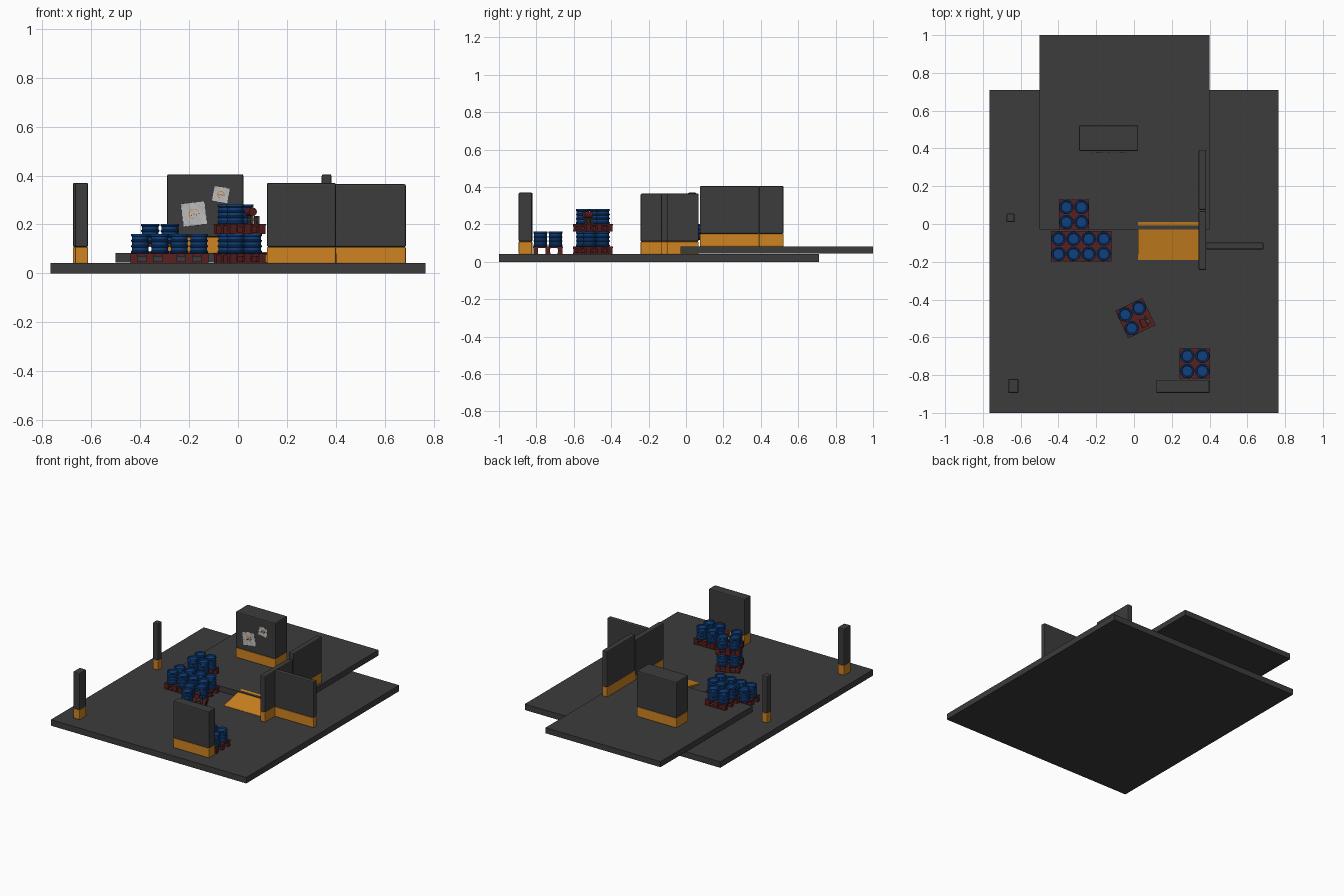
import bpy
import bmesh
import math
from mathutils import Matrix, Vector

if "Cube" in bpy.data.objects:
    bpy.data.objects.remove(bpy.data.objects["Cube"], do_unlink=True)


def material(name, *rgb):
    m = bpy.data.materials.new(name)
    m.use_nodes = True
    m.diffuse_color = (*rgb, 1)
    bsdf = m.node_tree.nodes["Principled BSDF"]
    bsdf.inputs["Base Color"].default_value = (*rgb, 1)
    bsdf.inputs["Roughness"].default_value = 0.7
    return m


GREY = material("dark_grey", 0.045, 0.045, 0.045)
ORANGE = material("orange", 0.62, 0.23, 0.015)
BLUE = material("barrel_blue", 0.005, 0.05, 0.2)
RED = material("pallet_red", 0.1, 0.014, 0.014)
PAPER = material("paper_grey", 0.5, 0.5, 0.5)
BROWN = material("dull_brown", 0.08, 0.055, 0.045)
INK = material("ink_red", 0.45, 0.02, 0.02)


def add_box(bm, x0, x1, y0, y1, z0, z1):
    size = Matrix.Diagonal((x1 - x0, y1 - y0, z1 - z0, 1))
    mid = Matrix.Translation(((x0 + x1) / 2, (y0 + y1) / 2, (z0 + z1) / 2))
    return bmesh.ops.create_cube(bm, size=1, matrix=mid @ size)["verts"]


def finish(name, bm, mat, bevel=0):
    bmesh.ops.recalc_face_normals(bm, faces=bm.faces[:])
    me = bpy.data.meshes.new(name)
    bm.to_mesh(me)
    bm.free()
    me.materials.append(mat)
    ob = bpy.data.objects.new(name, me)
    bpy.context.collection.objects.link(ob)
    if bevel:
        mod = ob.modifiers.new("edge_bevel", "BEVEL")
        mod.width, mod.segments = bevel, 2
    return ob


def box(name, mat, *bounds, bevel=0):
    bm = bmesh.new()
    add_box(bm, *bounds)
    return finish(name, bm, mat, bevel)


# Floor slabs
LOW, HIGH = 0.042, 0.083
box("lower_floor", GREY, -0.765, 0.765, -1, 0.71, 0, LOW)
box("upper_floor", GREY, -0.5, 0.4, -0.03, 1, 0.044, HIGH)

# Ramp between the floors
bm = bmesh.new()
ramp = add_box(bm, 0.022, 0.342, -0.19, 0.01, LOW - 0.01, LOW + 0.002)
for v in ramp:
    if v.co.y > 0:
        v.co.z += 0.043
finish("ramp", bm, ORANGE)


# Cover walls and posts: orange foot under a dark block
def wall(name, x0, x1, y0, y1, floor, top):
    split = floor + 0.066
    box(name + "_foot", ORANGE, x0, x1, y0, y1, floor - 0.002, split, bevel=0.005)
    box(name + "_block", GREY, x0, x1, y0, y1, split, top, bevel=0.007)


wall("front_wall", 0.118, 0.4, -0.895, -0.825, LOW, 0.37)
wall("front_post", -0.665, -0.612, -0.895, -0.82, LOW, 0.37)
wall("side_post", -0.675, -0.632, 0.01, 0.055, LOW, 0.37)
wall("poster_wall", -0.29, 0.022, 0.386, 0.522, HIGH, 0.405)
wall("ramp_wall", 0.342, 0.382, -0.243, 0.068, LOW, 0.365)
wall("upper_wall", 0.342, 0.382, 0.074, 0.393, HIGH, 0.405)
wall("cross_wall", 0.38, 0.686, -0.134, -0.098, LOW, 0.365)

# Shared pallet mesh: runner boards, blocks and deck slats
bm = bmesh.new()
H = 0.08
for p in (-0.065, 0, 0.065):
    add_box(bm, -H, H, p - 0.013, p + 0.013, 0, 0.007)
    add_box(bm, -H, H, p - 0.013, p + 0.013, 0.027, 0.033)
    for q in (-0.065, 0, 0.065):
        add_box(bm, q - 0.015, q + 0.015, p - 0.012, p + 0.012, 0.007, 0.027)
for i in range(5):
    c = -0.066 + i * 0.033
    add_box(bm, c - 0.014, c + 0.014, -H, H, 0.033, 0.04)
pallet_proto = finish("pallet", bm, RED)
PALLET = pallet_proto.data

# Shared barrel mesh: lathed profile with rolling hoops and recessed lid
bm = bmesh.new()
profile = [(0, 0), (0.035, 0), (0.038, 0.003), (0.038, 0.008), (0.034, 0.012),
           (0.034, 0.024), (0.038, 0.027), (0.038, 0.031), (0.034, 0.034),
           (0.034, 0.046), (0.038, 0.049), (0.038, 0.053), (0.034, 0.056),
           (0.034, 0.068), (0.038, 0.072), (0.038, 0.077), (0.036, 0.08),
           (0.030, 0.08), (0.027, 0.073), (0, 0.073)]
pts = [bm.verts.new((r, 0, z)) for r, z in profile]
edges = [bm.edges.new(pair) for pair in zip(pts, pts[1:])]
bmesh.ops.spin(bm, geom=pts + edges, cent=(0, 0, 0), axis=(0, 0, 1),
               angle=math.tau, steps=20, use_merge=False)
bmesh.ops.remove_doubles(bm, verts=bm.verts[:], dist=0.0001)
barrel_proto = finish("barrel", bm, BLUE)
bpy.context.view_layer.objects.active = barrel_proto
barrel_proto.select_set(True)
bpy.ops.object.shade_smooth_by_angle(angle=math.radians(35))
barrel_proto.select_set(False)
BARREL = barrel_proto.data
for proto in (pallet_proto, barrel_proto):
    bpy.data.objects.remove(proto, do_unlink=True)


def place(name, mesh, matrix):
    ob = bpy.data.objects.new(name, mesh)
    ob.matrix_world = matrix
    bpy.context.collection.objects.link(ob)


def loaded_pallet(name, x, y, z, turn=0, skip=None):
    base = Matrix.Translation((x, y, z)) @ Matrix.Rotation(turn, 4, "Z")
    place(name + "_pallet", PALLET, base)
    for sx in (-1, 1):
        for sy in (-1, 1):
            if (sx, sy) != skip:
                spot = Matrix.Translation((sx * 0.04, sy * 0.04, 0.04))
                place(name + "_barrel", BARREL, base @ spot)
    return base


# Pallet stacks
TURN = math.radians(25.5)
loaded_pallet("left_stack", -0.36, -0.118, LOW)
loaded_pallet("middle_stack", -0.2, -0.118, LOW)
loaded_pallet("upper_stack", -0.318, 0.05, HIGH)
loaded_pallet("corner_stack", 0.322, -0.738, LOW)
loaded_pallet("turned_lower", 0.007, -0.498, LOW, TURN)
base = loaded_pallet("turned_upper", 0.007, -0.498, LOW + 0.12, TURN, (1, -1))

# Small red hand pump on brown legs in the empty barrel place
bm = bmesh.new()
for x in (0.028, 0.056):
    for y in (-0.056, -0.032):
        add_box(bm, x - 0.005, x + 0.005, y - 0.005, y + 0.005, 0.04, 0.072)
add_box(bm, 0.022, 0.062, -0.06, -0.028, 0.055, 0.062)
finish("pump_legs", bm, BROWN).matrix_world = base
bm = bmesh.new()
lie = Matrix.Translation((0.028, -0.044, 0.09)) @ Matrix.Rotation(math.pi / 2, 4, "X")
bmesh.ops.create_cone(bm, cap_ends=True, segments=12, radius1=0.018, radius2=0.018,
                      depth=0.045, matrix=lie)
finish("pump_body", bm, RED).matrix_world = base


# Curled posters with printed marks
def poster(name, x, z, w, h, tilt):
    frame = Matrix.Translation((x, 0.379, z)) @ Matrix.Rotation(tilt, 4, "Y")
    frame = frame @ Matrix.Rotation(math.pi / 2, 4, "X")
    bm = bmesh.new()
    bmesh.ops.create_grid(bm, x_segments=10, y_segments=10, size=0.5)
    for v in bm.verts:
        u, t = v.co.x, v.co.y
        edge = max(abs(u), abs(t)) > 0.49
        ragged = 1 + (0.03 * math.sin(37 * (u - t)) if edge else 0)
        curl = 0.05 * (u * u * t * t) + 0.001 * math.sin(14 * u + 9 * t)
        v.co = Vector((u * w * ragged, t * h * ragged, curl))
    sheet = finish(name, bm, PAPER)
    sheet.matrix_world = frame
    mod = sheet.modifiers.new("thickness", "SOLIDIFY")
    mod.thickness = 0.001

    # Broken orange ring, as a chain of small plates
    bm = bmesh.new()
    for i in range(9):
        a = math.radians(30 + 28 * i)
        px, py = 0.2 * w * math.cos(a), 0.2 * h * math.sin(a)
        verts = add_box(bm, -0.004, 0.004, -0.0015, 0.0015, 0.001, 0.003)
        bmesh.ops.transform(bm, verts=verts, matrix=Matrix.Translation((px, py, 0))
                            @ Matrix.Rotation(a + math.pi / 2, 4, "Z"))
    finish(name + "_ring", bm, ORANGE).matrix_world = frame

    # Row of red dots
    bm = bmesh.new()
    for i in range(4):
        px, py = w * (0.1 * i - 0.1), h * (0.05 * (i % 2) - 0.05)
        add_box(bm, px - 0.002, px + 0.002, py - 0.002, py + 0.002, 0.001, 0.004)
    finish(name + "_dots", bm, INK).matrix_world = frame


poster("large_poster", -0.18, 0.243, 0.1, 0.096, math.radians(-7))
poster("small_poster", -0.07, 0.322, 0.067, 0.065, math.radians(10))
